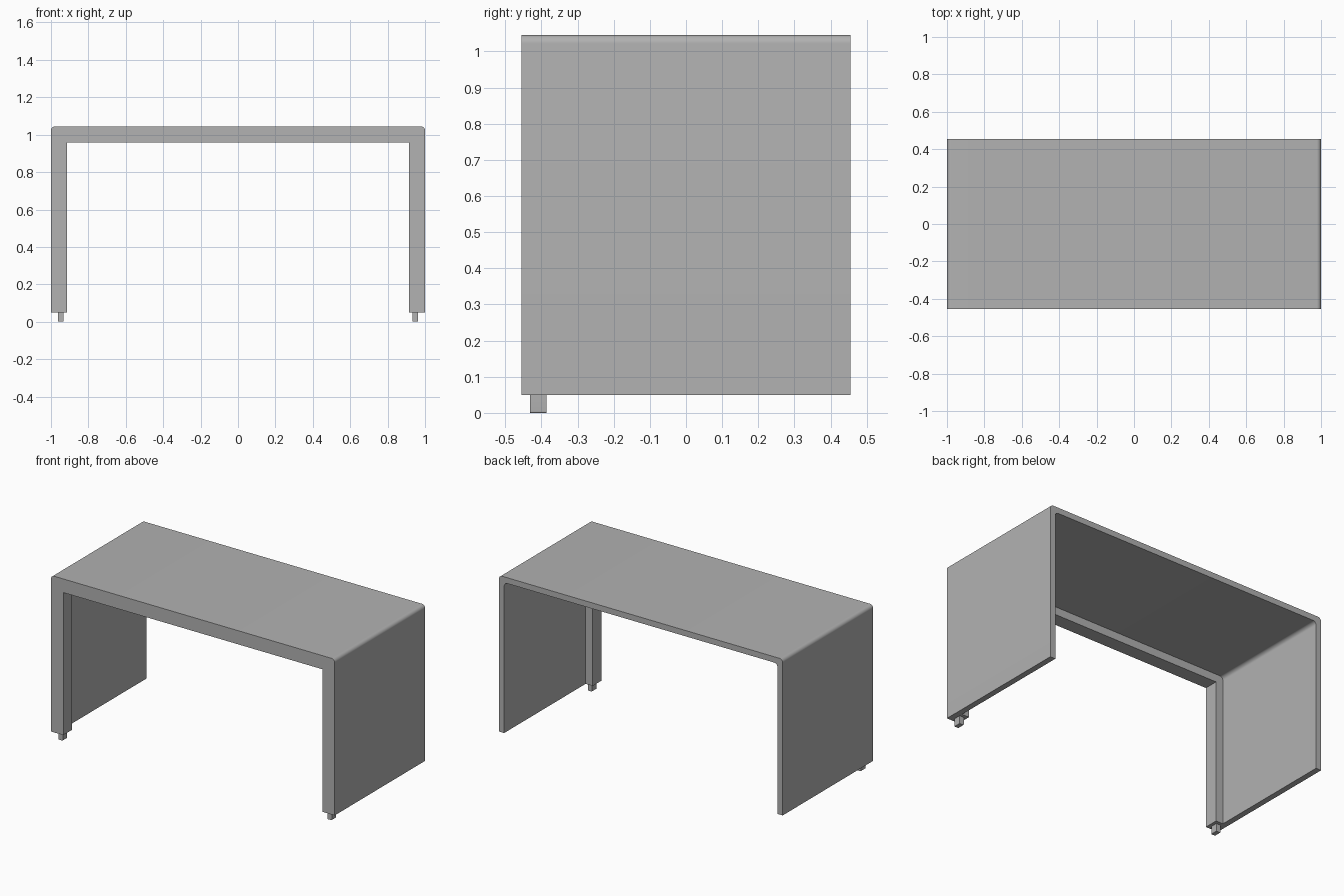
import bpy
import bmesh
import math

cube = bpy.data.objects.get("Cube")
if cube:
    bpy.data.objects.remove(cube, do_unlink=True)

WIDTH, DEPTH, HEIGHT = 2.0, 0.91, 1.045
FOOT_H = 0.05
FRONT, BACK = -DEPTH / 2, DEPTH / 2
FRAME_T, FRAME_D = 0.087, 0.09   # thick front frame
SHELL_T = 0.037                  # thin panels behind it
RADIUS = 0.023

grey = bpy.data.materials.new("plain grey")
grey.use_nodes = True
colour = (0.445, 0.445, 0.445, 1)
grey.diffuse_color = colour
grey.node_tree.nodes["Principled BSDF"].inputs["Base Color"].default_value = colour


def rounded_box(name, x, y, z, radius=0, top=True):
    """Box from (min, max) ranges; edges along y at one end are rounded."""
    bm = bmesh.new()
    bmesh.ops.create_cube(bm, size=1)
    for v in bm.verts:
        for i, (lo, hi) in enumerate((x, y, z)):
            v.co[i] = hi if v.co[i] > 0 else lo
    if radius:
        end = z[1] if top else z[0]
        edges = [e for e in bm.edges
                 if all(abs(v.co.z - end) < 1e-5 for v in e.verts)
                 and abs(e.verts[0].co.x - e.verts[1].co.x) < 1e-5]
        bmesh.ops.bevel(bm, geom=edges, offset=radius, segments=8,
                        profile=0.5, affect='EDGES')
    mesh = bpy.data.meshes.new(name)
    bm.to_mesh(mesh)
    bm.free()
    obj = bpy.data.objects.new(name, mesh)
    bpy.context.collection.objects.link(obj)
    mesh.materials.append(grey)
    return obj


def activate(obj):
    bpy.ops.object.select_all(action='DESELECT')
    obj.select_set(True)
    bpy.context.view_layer.objects.active = obj


def smooth(obj):
    activate(obj)
    bpy.ops.object.shade_smooth_by_angle(angle=math.radians(30))


def opening(name, wall, y, radius=0):
    half = WIDTH / 2 - wall
    return rounded_box(name, (-half, half), y, (-0.2, HEIGHT - wall), radius)


# Desk body: a rounded block hollowed by two openings
body = rounded_box("desk_body", (-WIDTH / 2, WIDTH / 2), (FRONT, BACK),
                   (FOOT_H, HEIGHT), RADIUS)
cutters = [opening("front_opening", FRAME_T, (FRONT - 0.1, BACK + 0.2)),
           opening("rear_hollow", SHELL_T, (FRONT + FRAME_D, BACK + 0.1), RADIUS)]
activate(body)
for cutter in cutters:
    cutter.hide_render = True
    mod = body.modifiers.new(cutter.name, 'BOOLEAN')
    mod.operation = 'DIFFERENCE'
    mod.solver = 'EXACT'
    mod.object = cutter
    bpy.ops.object.modifier_apply(modifier=mod.name)
for cutter in cutters:
    bpy.data.objects.remove(cutter, do_unlink=True)
smooth(body)

# Small feet under the front posts
for side, name in ((1, "left_foot"), (-1, "right_foot")):
    cx, cy = side * 0.948, FRONT + FRAME_D / 2 + 0.001
    foot = rounded_box(name, (cx - 0.015, cx + 0.015),
                       (cy - 0.0225, cy + 0.0225), (0, FOOT_H), 0.004, top=False)
    smooth(foot)
